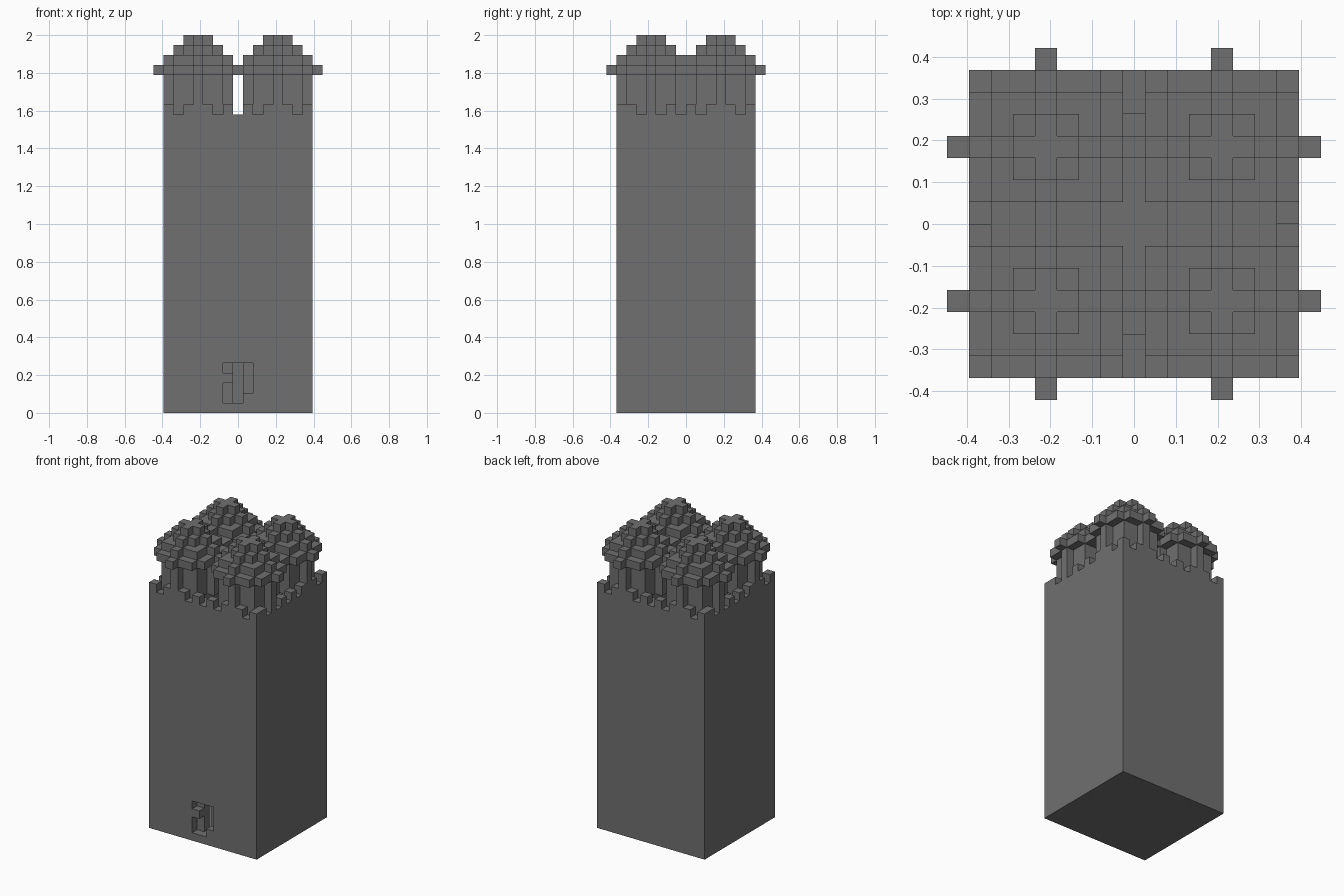
import bpy, bmesh
from mathutils import Vector

# Remove the default object
cube = bpy.data.objects.get("Cube")
if cube:
    bpy.data.objects.remove(cube, do_unlink=True)

V = 2 / 38                    # block size
W, D, H = 7, 13, 30           # half width, last row, wall height in blocks

stone = bpy.data.materials.new("grey_stone")
stone.use_nodes = True
stone.diffuse_color = (0.16, 0.16, 0.16, 1)
stone.node_tree.nodes["Principled BSDF"].inputs["Base Color"].default_value = stone.diffuse_color


def dome(cx, cy):
    """Stepped dome: squares with four arms, stacked over a square drum."""
    cells = set()
    for z in range(H, H + 8):
        size, arm = {H + 4: (3, 4), H + 6: (1, 2), H + 7: (0, 1)}.get(z, (2, 3))
        for dx in range(-4, 5):
            for dy in range(-4, 5):
                a, b = abs(dx), abs(dy)
                square = max(a, b) <= size and not (size == 3 and a == b == 3)
                if square or (min(a, b) == 0 and max(a, b) <= arm):
                    cells.add((cx + dx, cy + dy, z))
    return cells


# Hollow tower body with two-block walls
body = {(x, y, z) for x in range(-W, W + 1) for y in range(D + 1) for z in range(H)
        if abs(x) > 5 or y < 2 or y > D - 2 or z == 0}

# Stepped doorway in the front wall: middle goes through, sides are shallow
for z in range(1, 5):
    body -= {(0, 0, z), (0, 1, z)}
    if z != 3:
        body.discard((-1, 0, z))
    if z > 1:
        body.discard((1, 0, z))

# Battlements on every other block of the wall top
battlements = set()
for x in range(-W, W + 1, 2):
    battlements |= {(x, 0, H), (x, D, H)}
for y in range(1, D, 2):
    battlements |= {(W, y, H), (-W, D - y, H)}
battlements = {c for c in battlements if c[0] != 0}

parts = {"tower_body": body}
for side, cx in (("left", 4), ("right", -4)):
    for end, cy in (("front", 3), ("back", 10)):
        parts[f"dome_{end}_{side}"] = dome(cx, cy)
parts["battlements"] = battlements

# Each block belongs to one part only
filled = set()
for cells in parts.values():
    cells -= filled
    filled |= cells


def build(name, cells):
    """Skin the exposed sides of a group of blocks and merge flat faces."""
    bm = bmesh.new()
    for c in cells:
        centre = Vector((c[0], c[1] - D / 2, c[2] + 0.5))
        for axis in range(3):
            for sign in (-1, 1):
                n = Vector((0, 0, 0))
                n[axis] = sign
                if tuple(int(p + q) for p, q in zip(c, n)) in filled:
                    continue
                u = Vector((0, 0, 0))
                u[(axis + 1) % 3] = 1
                w = n.cross(u)
                bm.faces.new([bm.verts.new((centre + (n + u * p + w * q) / 2) * V)
                              for p, q in ((-1, -1), (1, -1), (1, 1), (-1, 1))])
    bmesh.ops.remove_doubles(bm, verts=bm.verts, dist=V / 100)
    bmesh.ops.dissolve_limit(bm, angle_limit=0.01, verts=bm.verts, edges=bm.edges)
    mesh = bpy.data.meshes.new(name)
    bm.to_mesh(mesh)
    bm.free()
    mesh.materials.append(stone)
    bpy.context.collection.objects.link(bpy.data.objects.new(name, mesh))


for name, cells in parts.items():
    build(name, cells)
